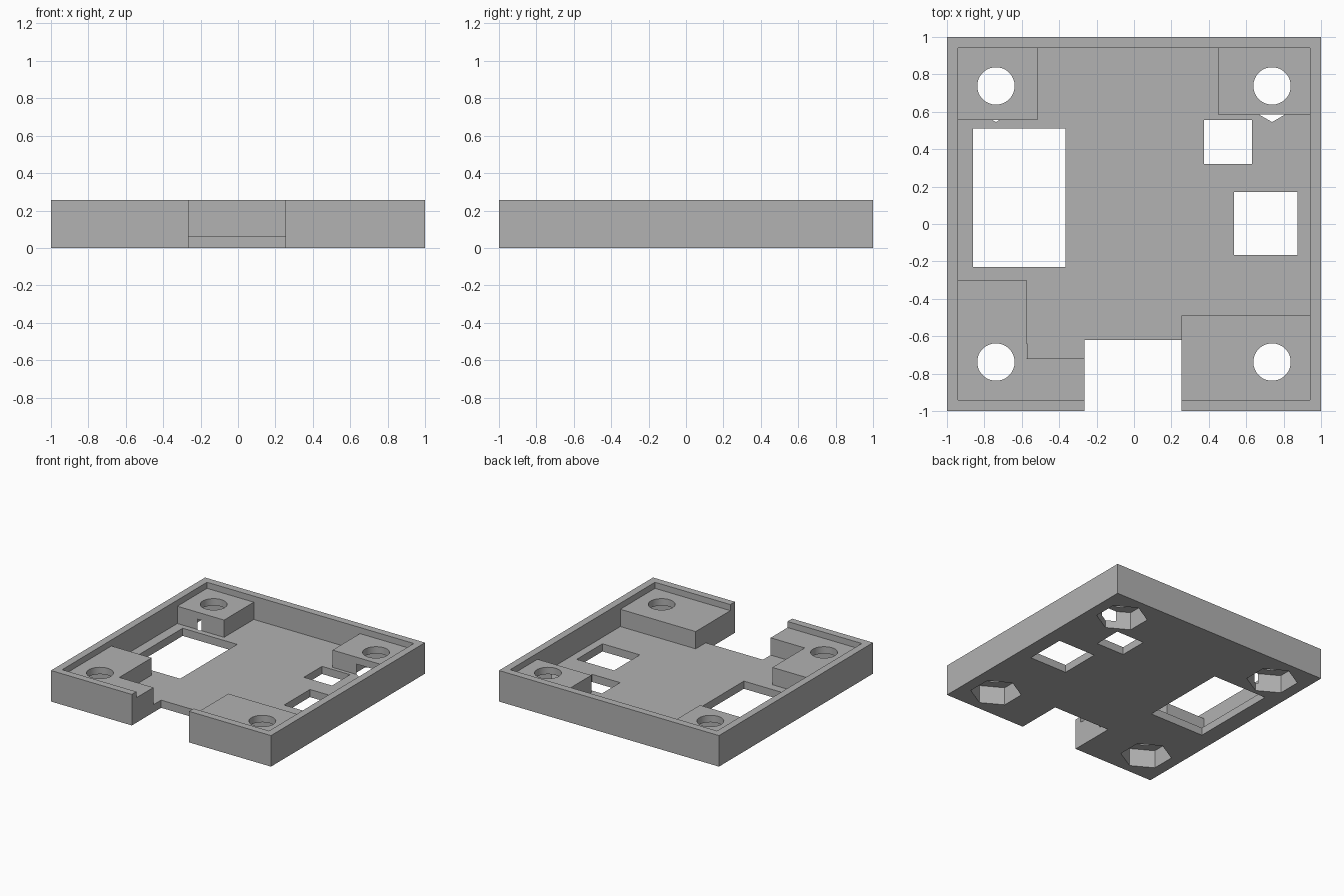
import bpy, bmesh
from math import cos, sin, pi

cube = bpy.data.objects.get("Cube")
if cube:
    bpy.data.objects.remove(cube, do_unlink=True)

HEIGHT, FLOOR, BOSS_TOP = 0.255, 0.063, 0.205
BELOW, ABOVE = -0.1, 0.4
INNER = 0.94

grey = bpy.data.materials.new("grey_plastic")
grey.use_nodes = True
colour = (0.445, 0.445, 0.445, 1)
grey.diffuse_color = colour
grey.node_tree.nodes["Principled BSDF"].inputs["Base Color"].default_value = colour


def prism(name, outline, z0, z1):
    """Extrude a flat outline from z0 to z1."""
    bm = bmesh.new()
    face = bm.faces.new([bm.verts.new((x, y, z0)) for x, y in outline])
    top = bmesh.ops.extrude_face_region(bm, geom=[face])["geom"]
    bmesh.ops.translate(bm, vec=(0, 0, z1 - z0),
                        verts=[v for v in top if isinstance(v, bmesh.types.BMVert)])
    bmesh.ops.recalc_face_normals(bm, faces=bm.faces)
    mesh = bpy.data.meshes.new(name)
    bm.to_mesh(mesh)
    bm.free()
    mesh.materials.append(grey)
    obj = bpy.data.objects.new(name, mesh)
    bpy.context.collection.objects.link(obj)
    return obj


def rect(x0, x1, y0, y1):
    return [(x0, y0), (x1, y0), (x1, y1), (x0, y1)]


def ring(cx, cy, radius, sides):
    """Regular polygon with a corner pointing along y."""
    return [(cx + radius * sin(2 * pi * i / sides), cy + radius * cos(2 * pi * i / sides))
            for i in range(sides)]


tray = prism("tray", rect(-1, 1, -1, 1), 0, HEIGHT)


def cut(name, outline, z0, z1):
    """Subtract a prism from the tray."""
    cutter = prism(name, outline, z0, z1)
    cutter.hide_render = True
    mod = tray.modifiers.new(name, 'BOOLEAN')
    mod.operation = 'DIFFERENCE'
    mod.solver = 'EXACT'
    mod.object = cutter
    bpy.context.view_layer.objects.active = tray
    bpy.ops.object.modifier_apply(modifier=mod.name)
    bpy.data.objects.remove(cutter, do_unlink=True)


# Shallow recess inside the rim, down to the tops of the corner bosses
cut("rim_recess", rect(-INNER, INNER, -INNER, INNER), BOSS_TOP, ABOVE)

# Deep cavity down to the floor, leaving a boss in each corner
cavity = [(-INNER, -0.3), (-0.575, -0.3), (-0.575, -0.72), (0.255, -0.72),
          (0.255, -0.49), (INNER, -0.49), (INNER, 0.585), (0.45, 0.585),
          (0.45, INNER), (-0.515, INNER), (-0.515, 0.555), (-INNER, 0.555)]
cut("floor_cavity", cavity, FLOOR, ABOVE)

# Notch in the front edge and three floor windows
cut("front_notch", rect(-0.265, 0.255, -1.2, -0.62), BELOW, ABOVE)
cut("large_window", rect(-0.86, -0.365, -0.23, 0.51), BELOW, ABOVE)
cut("small_window", rect(0.375, 0.63, 0.32, 0.555), BELOW, ABOVE)
cut("side_window", rect(0.535, 0.875, -0.165, 0.17), BELOW, ABOVE)

# Screw holes with hexagonal nut pockets underneath
for x in (-0.738, 0.738):
    for y in (-0.738, 0.738):
        cut("nut_pocket", ring(x, y, 0.193, 6), BELOW, 0.148)
        cut("screw_hole", ring(x, y, 0.1, 48), BELOW, ABOVE)

bpy.ops.object.select_all(action='DESELECT')
tray.select_set(True)
bpy.context.view_layer.objects.active = tray
bpy.ops.object.shade_smooth_by_angle()
